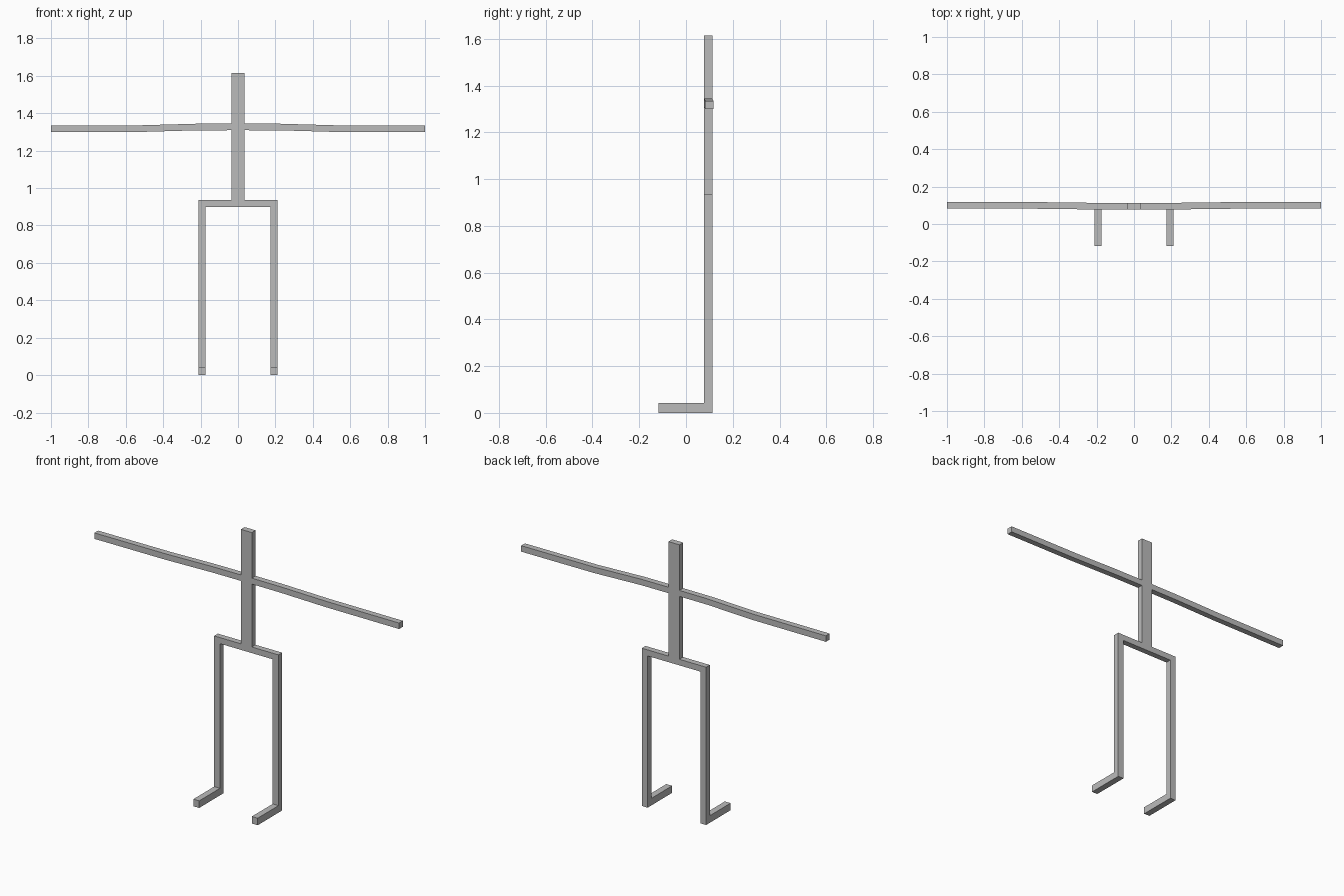
import bpy, bmesh

if "Cube" in bpy.data.objects:
    bpy.data.objects.remove(bpy.data.objects["Cube"])

grey = bpy.data.materials.new("plain grey")
grey.diffuse_color = (0.5, 0.5, 0.5, 1)
grey.use_nodes = True
grey.node_tree.nodes["Principled BSDF"].inputs["Base Color"].default_value = grey.diffuse_color

Y0, Y1 = 0.078, 0.113      # front and back of the body bars


def loft(name, rings):
    """Join matching rings of points into a closed, flat-shaded bar."""
    bm = bmesh.new()
    loops = [[bm.verts.new(p) for p in ring] for ring in rings]
    n = len(rings[0])
    for a, b in zip(loops, loops[1:]):
        for i in range(n):
            j = (i + 1) % n
            bm.faces.new((a[i], a[j], b[j], b[i]))
    bm.faces.new(loops[0])
    bm.faces.new(loops[-1])
    bmesh.ops.recalc_face_normals(bm, faces=bm.faces)
    mesh = bpy.data.meshes.new(name)
    bm.to_mesh(mesh)
    bm.free()
    mesh.materials.append(grey)
    obj = bpy.data.objects.new(name, mesh)
    bpy.context.collection.objects.link(obj)
    return obj


def along_x(name, profile, x0, x1):
    """Extrude a y-z profile from x0 to x1."""
    return loft(name, [[(x, y, z) for y, z in profile] for x in (x0, x1)])


def rect(y0, y1, z0, z1):
    return [(y0, z0), (y1, z0), (y1, z1), (y0, z1)]


# Spine with neck and head, and the hip bar beneath it
along_x("spine", rect(Y0, Y1, 0.936, 1.615), -0.036, 0.036)
along_x("hip_bar", rect(Y0, Y1, 0.90, 0.936), -0.211, 0.211)

# Leg and foot share one L-shaped side profile
leg = [(-0.117, 0), (Y1, 0), (Y1, 0.90), (Y0, 0.90), (Y0, 0.042), (-0.117, 0.042)]

# Arm stations: x, centre y, centre z
stations = [(0.036, 0.0955, 1.327), (0.22, 0.0955, 1.3265),
            (0.52, 0.0993, 1.318), (1.0, 0.0993, 1.317)]
h = 0.0177

for side, s in (("left", 1), ("right", -1)):
    along_x(side + "_leg", leg, s * 0.173, s * 0.211)
    loft(side + "_arm", [[(s * x, py, pz) for py, pz in rect(y - h, y + h, z - h, z + h)]
                         for x, y, z in stations])
